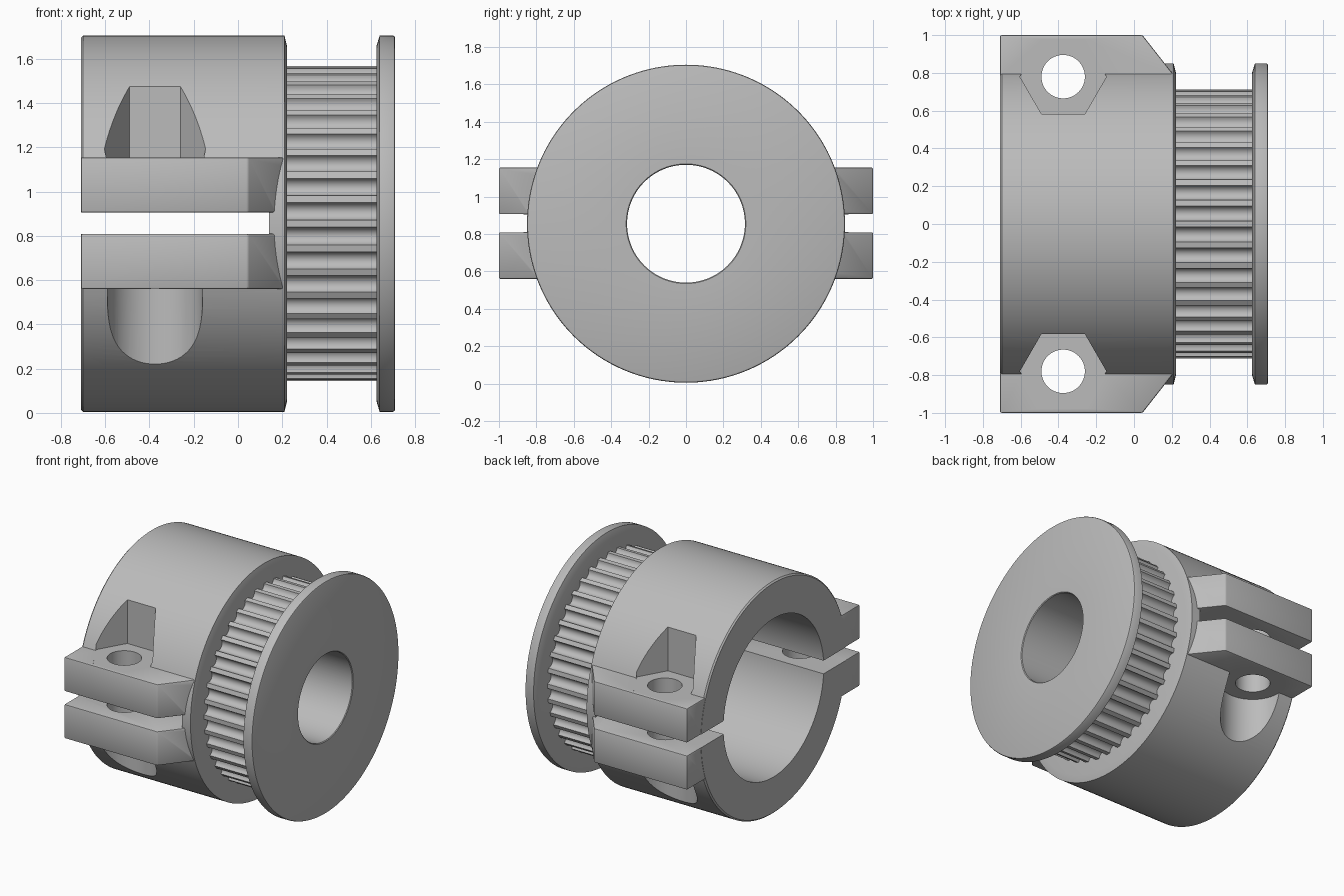
import bpy, bmesh
from math import sin, cos, pi, radians
from mathutils import Matrix

if "Cube" in bpy.data.objects:
    bpy.data.objects.remove(bpy.data.objects["Cube"])

AXIS_Z = 0.855      # height of the shaft axis
RIM = 0.85          # hub and flange radius
BORE = 0.315        # shaft hole radius
BOLT_X, BOLT_Y = -0.375, 0.78
TEETH = 40

metal = bpy.data.materials.new("grey_metal")
metal.use_nodes = True
GREY = (0.5, 0.5, 0.5, 1)
metal.diffuse_color = GREY
metal.node_tree.nodes["Principled BSDF"].inputs["Base Color"].default_value = GREY


def finish(name, bm):
    bmesh.ops.recalc_face_normals(bm, faces=bm.faces)
    mesh = bpy.data.meshes.new(name)
    bm.to_mesh(mesh)
    bm.free()
    mesh.materials.append(metal)
    obj = bpy.data.objects.new(name, mesh)
    bpy.context.collection.objects.link(obj)
    return obj


def activate(obj):
    bpy.ops.object.select_all(action='DESELECT')
    obj.select_set(True)
    bpy.context.view_layer.objects.active = obj


def smooth(obj):
    activate(obj)
    bpy.ops.object.shade_smooth_by_angle(angle=radians(30))


def ring(name, sections):
    """Closed ring around the shaft axis from (angle, [(x, radius), ...]) sections."""
    bm = bmesh.new()
    loops = [[bm.verts.new((x, r * cos(a), AXIS_Z + r * sin(a))) for x, r in pts]
             for a, pts in sections]
    for i, a in enumerate(loops):
        b = loops[(i + 1) % len(loops)]
        for j in range(len(a)):
            k = (j + 1) % len(a)
            bm.faces.new((a[j], a[k], b[k], b[j]))
    return finish(name, bm)


def lathe(name, profile, steps=160):
    return ring(name, [(2 * pi * i / steps, profile) for i in range(steps)])


def prism(name, outline, z0, z1, bevel=0):
    bm = bmesh.new()
    base = bm.faces.new([bm.verts.new((x, y, z0)) for x, y in outline])
    top = bmesh.ops.extrude_face_region(bm, geom=[base])["geom"]
    bmesh.ops.translate(bm, vec=(0, 0, z1 - z0),
                        verts=[v for v in top if isinstance(v, bmesh.types.BMVert)])
    if bevel:
        bmesh.ops.bevel(bm, geom=bm.edges[:], offset=bevel, segments=2,
                        profile=0.5, affect='EDGES')
    return finish(name, bm)


def polygon(cx, cy, radius, sides):
    return [(cx + radius * cos(2 * pi * i / sides), cy + radius * sin(2 * pi * i / sides))
            for i in range(sides)]


def combine(target, tool, operation):
    activate(target)
    mod = target.modifiers.new("combine", 'BOOLEAN')
    mod.operation, mod.solver, mod.object = operation, 'EXACT', tool
    bpy.ops.object.modifier_apply(modifier=mod.name)
    bpy.data.objects.remove(tool)


# Clamping hub: wide socket on the left end, shaft hole on the right
hub = lathe("clamp_hub", [
    (-0.71, 0.58), (-0.71, RIM - 0.01), (-0.70, RIM), (0.21, RIM), (0.222, RIM - 0.05),
    (0.222, BORE), (0.14, BORE), (0.14, 0.58)])

# Clamp lugs, upper and lower on both sides
for s in (-1, 1):
    outline = [(-0.709, s * 0.65), (-0.709, s), (0.045, s), (0.21, s * 0.79), (0.21, s * 0.65)]
    for z in (0.56, 0.905):
        combine(hub, prism("lug", outline, z, z + 0.25, 0.008), 'UNION')

# Clamp slot
combine(hub, prism("slot", [(-0.9, -1.2), (0.14, -1.2), (0.14, 1.2), (-0.9, 1.2)],
                   0.809, 0.906), 'DIFFERENCE')

# Nut pocket above, round bolt-head pocket below, bolt hole through both lugs
for s in (-1, 1):
    y = s * BOLT_Y
    combine(hub, prism("nut_pocket", polygon(BOLT_X, y, 0.229, 6), 1.154, 2), 'DIFFERENCE')
    combine(hub, prism("head_pocket", polygon(BOLT_X, y, 0.215, 64), -0.3, 0.561), 'DIFFERENCE')
    combine(hub, prism("bolt_hole", polygon(BOLT_X, y, 0.115, 48), -0.2, 1.9), 'DIFFERENCE')
smooth(hub)

# Toothed belt wheel: narrow lands with rounded grooves between them
TIP, HALF_GROOVE, DEPTH, ARC = 0.712, 0.040, 0.040, 10
sections = []
for t in range(TEETH):
    middle = 2 * pi * (t + 0.5) / TEETH
    for i in range(ARC + 1):
        p = pi * i / ARC
        r = TIP - DEPTH * sin(p)
        a = middle - HALF_GROOVE * cos(p) / TIP
        sections.append((a, [(0.20, BORE), (0.20, r), (0.64, r), (0.64, BORE)]))
smooth(ring("belt_teeth", sections))

# End flange with a sloped inner rim
smooth(lathe("end_flange", [
    (0.625, BORE), (0.625, RIM - 0.05), (0.64, RIM), (0.70, RIM), (0.707, RIM - 0.003),
    (0.71, RIM - 0.01), (0.71, BORE + 0.005), (0.705, BORE)]))
